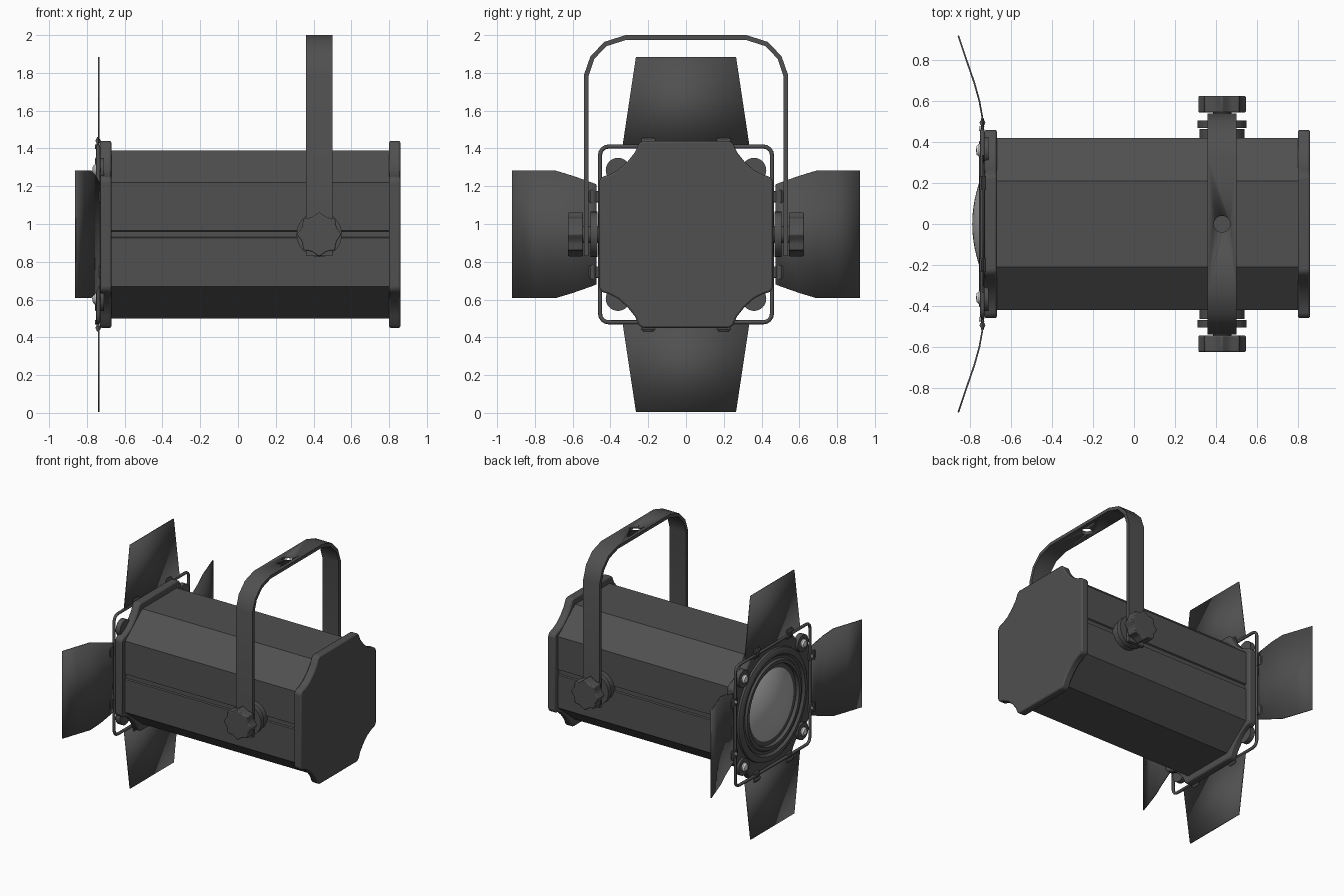
import bpy, bmesh
from math import pi, sin, cos
from mathutils import Matrix, Vector

cube = bpy.data.objects.get("Cube")
if cube:
    bpy.data.objects.remove(cube)

MID = 0.945     # height of the optical axis
PIVOT = 0.43    # x of the yoke pivot
LIFT = Matrix.Translation((0, 0, MID))


def material(name, rgb, rough=0.6):
    m = bpy.data.materials.new(name)
    m.use_nodes = True
    m.diffuse_color = (*rgb, 1)
    node = m.node_tree.nodes["Principled BSDF"]
    node.inputs["Base Color"].default_value = (*rgb, 1)
    node.inputs["Roughness"].default_value = rough
    return m


DARK = material("dark grey metal", (0.08, 0.08, 0.08))
GLASS = material("lens grey", (0.42, 0.42, 0.43))
STEEL = material("pale steel", (0.75, 0.75, 0.75))


def finish(name, bm, mat, bevel=0):
    bmesh.ops.recalc_face_normals(bm, faces=bm.faces[:])
    mesh = bpy.data.meshes.new(name)
    bm.to_mesh(mesh)
    bm.free()
    mesh.materials.append(mat)
    ob = bpy.data.objects.new(name, mesh)
    bpy.context.collection.objects.link(ob)
    bpy.ops.object.select_all(action='DESELECT')
    ob.select_set(True)
    bpy.context.view_layer.objects.active = ob
    bpy.ops.object.shade_smooth_by_angle(angle=0.55)
    if bevel:
        mod = ob.modifiers.new("soft_edges", 'BEVEL')
        mod.width, mod.segments = bevel, 2
    return ob


def prism(name, outline, start, end, mat=DARK, matrix=LIFT, bevel=0):
    """Extrude a (y, z) outline along x."""
    bm = bmesh.new()
    face = bm.faces.new([bm.verts.new((start, y, z)) for y, z in outline])
    new = bmesh.ops.extrude_face_region(bm, geom=[face])["geom"]
    moved = [v for v in new if isinstance(v, bmesh.types.BMVert)]
    bmesh.ops.translate(bm, verts=moved, vec=(end - start, 0, 0))
    bm.transform(matrix)
    return finish(name, bm, mat, bevel)


def lathe(name, profile, mat=DARK, matrix=LIFT, steps=48):
    """Spin a (radius, x) profile around x."""
    bm = bmesh.new()
    verts = [bm.verts.new((x, 0, r)) for r, x in profile]
    edges = [bm.edges.new(pair) for pair in zip(verts, verts[1:])]
    bmesh.ops.spin(bm, geom=verts + edges, cent=(0, 0, 0), axis=(1, 0, 0),
                   angle=2 * pi, steps=steps)
    bmesh.ops.remove_doubles(bm, verts=bm.verts[:], dist=0.0005)
    bm.transform(matrix)
    return finish(name, bm, mat)


def disc(name, radius, start, end, mat=DARK, matrix=LIFT, steps=32):
    return lathe(name, [(0, start), (radius, start), (radius, end), (0, end)],
                 mat, matrix, steps)


def four_way(quarter):
    """Mirror a quarter outline, listed from the top to the side."""
    right = quarter + [(y, -z) for y, z in reversed(quarter)]
    return right + [(-y, z) for y, z in reversed(right)]


# Housing with chamfered corners and a side groove
prism("housing", four_way([(0.21, 0.445), (0.42, 0.275), (0.42, 0.02), (0.41, 0.015)]),
      -0.70, 0.82)

# End plates with scooped corners
scoop = [(0.23, 0.495), (0.25, 0.48), (0.27, 0.435), (0.31, 0.385), (0.36, 0.34),
         (0.41, 0.315), (0.445, 0.305), (0.46, 0.285)]
prism("front_plate", four_way(scoop), -0.73, -0.67, bevel=0.01)
prism("back_plate", four_way(scoop), 0.80, 0.86, bevel=0.01)

# Stepped lens ring and domed lens
lathe("lens_ring", [(0.425, -0.72), (0.42, -0.745), (0.40, -0.757), (0.375, -0.757),
                    (0.36, -0.74), (0.34, -0.74), (0.33, -0.755), (0.305, -0.755),
                    (0.295, -0.70)], steps=64)
lathe("lens", [(0.3 * i / 10, -0.79 + 0.075 * (i / 10) ** 2) for i in range(11)],
      GLASS, steps=64)

# Corner lugs with pale screws
for sy in (-1, 1):
    for sz in (-1, 1):
        spot = Matrix.Translation((0, sy * 0.36, MID + sz * 0.34))
        disc("corner_lug", 0.065, -0.748, -0.71, DARK, spot)
        lathe("corner_screw", [(0.032, -0.745), (0.032, -0.757), (0.022, -0.768),
                               (0, -0.772)], STEEL, spot, 20)

# Wire frame holding the doors
wire = bpy.data.curves.new("door_frame", 'CURVE')
wire.dimensions = '3D'
wire.bevel_depth, wire.bevel_resolution = 0.011, 2
corner = [(0.41 + 0.045 * sin(a * pi / 8), 0.42 + 0.045 * cos(a * pi / 8)) for a in range(5)]
loop = four_way(corner)
spline = wire.splines.new('POLY')
spline.points.add(len(loop) - 1)
for point, (y, z) in zip(spline.points, loop):
    point.co = (-0.74, y, z + MID, 1)
spline.use_cyclic_u = True
wire.materials.append(DARK)
frame = bpy.data.objects.new("door_frame", wire)
bpy.context.collection.objects.link(frame)


def barn_door(name, stations, matrix):
    """Sheet through (distance, x, half width) stations."""
    bm = bmesh.new()
    rows = [[bm.verts.new((x, s * half, d)) for s in (-1, 1)] for d, x, half in stations]
    for (a, b), (c, e) in zip(rows, rows[1:]):
        bm.faces.new((a, b, e, c))
    bm.transform(matrix)
    ob = finish(name, bm, DARK)
    mod = ob.modifiers.new("sheet", 'SOLIDIFY')
    mod.thickness, mod.offset = 0.008, 0


flat_door = [(0.475, -0.737, 0.335), (0.94, -0.737, 0.265)]
bent_door = [(0.475, -0.735, 0.265), (0.5, -0.737, 0.275), (0.6, -0.755, 0.31),
             (0.69, -0.78, 0.337), (0.8, -0.818, 0.337), (0.92, -0.858, 0.337)]

# Doors and hinges on all four sides
for k, side in enumerate(("top", "right", "bottom", "left")):
    turn = LIFT @ Matrix.Rotation(k * pi / 2, 4, 'X')
    barn_door(side + "_door", bent_door if k % 2 else flat_door, turn)
    for u in (-0.2, 0.2):
        tab = [(u - 0.03, 0.44), (u + 0.03, 0.44), (u + 0.03, 0.515), (u - 0.03, 0.515)]
        prism(side + "_hinge_tab", tab, -0.748, -0.732, DARK, turn, 0.004)
        barrel = turn @ Matrix.Translation((-0.74, u, 0.495)) @ Matrix.Rotation(pi / 2, 4, 'Z')
        disc(side + "_hinge_barrel", 0.014, -0.035, 0.035, DARK, barrel, 12)
        rivet = turn @ Matrix.Translation((0, u, 0.465))
        disc(side + "_hinge_rivet", 0.012, -0.757, -0.74, STEEL if k % 2 else DARK, rivet, 12)

# Yoke strap with a mounting hole
outer = [(0.54, 0.83), (0.54, 1.79), (0.505, 1.89), (0.43, 1.965), (0.32, 2.0)]
inner = [(0.515, 0.83), (0.515, 1.785), (0.485, 1.875), (0.42, 1.942), (0.315, 1.975)]
strap = (outer + [(-y, z) for y, z in reversed(outer)]
         + [(-y, z) for y, z in inner] + inner[::-1])
yoke = prism("yoke", strap, 0.36, 0.50, DARK, Matrix.Identity(4))
drill = disc("hole_cutter", 0.04, -0.1, 0.1, DARK,
             Matrix.Translation((PIVOT, 0, 1.98)) @ Matrix.Rotation(pi / 2, 4, 'Y'), 24)
drill.hide_render = True
cut = yoke.modifiers.new("mounting_hole", 'BOOLEAN')
cut.operation, cut.solver, cut.object = 'DIFFERENCE', 'EXACT', drill
bpy.context.view_layer.objects.active = yoke
bpy.ops.object.modifier_apply(modifier=cut.name)
bpy.data.objects.remove(drill)

# Pivot washers, spindles and scalloped knobs
scallop = []
for i in range(64):
    a = 2 * pi * i / 64
    r = 0.118 - 0.018 * abs(sin(4 * a))
    scallop.append((r * cos(a), r * sin(a)))
for side, sign in (("left", 1), ("right", -1)):
    axle = Matrix.Translation((PIVOT, 0, MID)) @ Matrix.Rotation(sign * pi / 2, 4, 'Z')
    disc(side + "_inner_washer", 0.11, 0.41, 0.463, DARK, axle)
    disc(side + "_outer_washer", 0.12, 0.468, 0.505, DARK, axle)
    disc(side + "_spindle", 0.045, 0.41, 0.60, DARK, axle)
    prism(side + "_knob", scallop, 0.545, 0.625, DARK, axle, 0.006)
